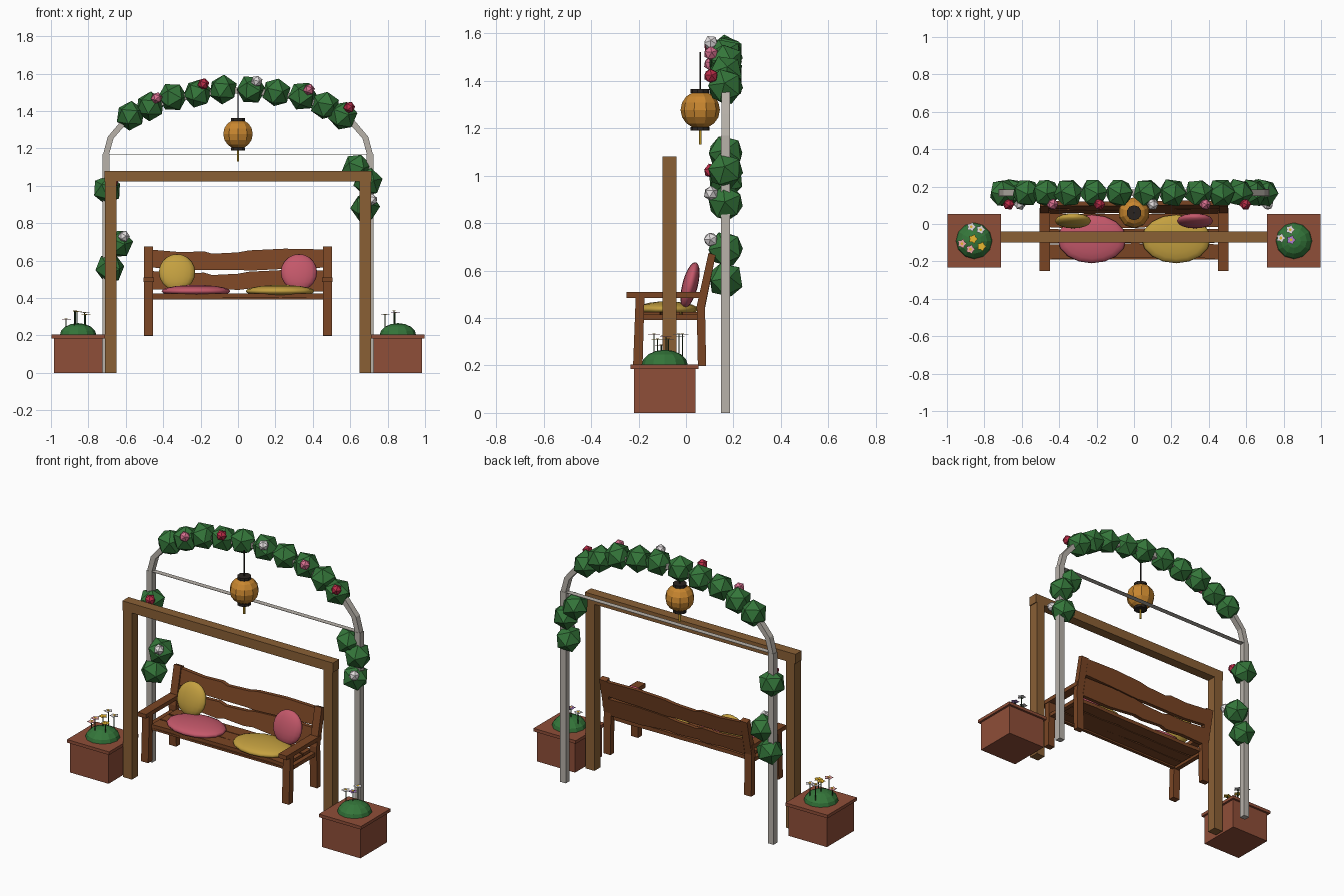
import bpy, bmesh, math, random
from mathutils import Matrix, Euler

if "Cube" in bpy.data.objects:
    bpy.data.objects.remove(bpy.data.objects["Cube"])

random.seed(4)


def mat(name, hexcol):
    m = bpy.data.materials.new(name)
    c = [int(hexcol[i:i + 2], 16) / 255 for i in (0, 2, 4)]
    m.diffuse_color = [((v + .055) / 1.055) ** 2.4 for v in c] + [1]
    m.use_nodes = True
    m.node_tree.nodes["Principled BSDF"].inputs["Base Color"].default_value = m.diffuse_color
    return m


TIMBER, BENCH = mat("timber", "8a6035"), mat("bench_wood", "7a4524")
METAL, LEAF = mat("painted_metal", "b8b2aa"), mat("leaf", "34763a")
CLAY, LAMP = mat("clay", "8f4e38"), mat("lamp", "c8862f")
DARK, STEM = mat("dark", "2a2420"), mat("stem", "2c4a28")
PINK, YELLOW = mat("pink", "c4586a"), mat("yellow", "c4a040")
RED, ROSE, WHITE = mat("red", "bb2c48"), mat("rose", "d87090"), mat("white", "e4dfe0")
GOLD, PALE, LILAC = mat("gold", "e8b830"), mat("pale_pink", "f0a8a8"), mat("lilac", "b080d0")


def finish(name, bm, m):
    bmesh.ops.recalc_face_normals(bm, faces=bm.faces)
    me = bpy.data.meshes.new(name)
    bm.to_mesh(me)
    bm.free()
    me.materials.append(m)
    ob = bpy.data.objects.new(name, me)
    bpy.context.collection.objects.link(ob)
    return ob


def box(name, x, y, z, m):
    """Box from (min, max) ranges."""
    bm = bmesh.new()
    bmesh.ops.create_cube(bm, size=1)
    for v in bm.verts:
        v.co = [(a + b) / 2 + c * (b - a) for (a, b), c in zip((x, y, z), v.co)]
    return finish(name, bm, m)


def prism(name, pts, offset, m):
    """Polygon of 3D points extruded by an offset."""
    bm = bmesh.new()
    f = bm.faces.new([bm.verts.new(p) for p in pts])
    r = bmesh.ops.extrude_face_region(bm, geom=[f], use_keep_orig=True)
    bmesh.ops.translate(bm, vec=offset, verts=[g for g in r["geom"] if isinstance(g, bmesh.types.BMVert)])
    return finish(name, bm, m)


def rod(name, loc, r, z0, z1, n, m):
    bm = bmesh.new()
    bmesh.ops.create_cone(bm, cap_ends=True, segments=n, radius1=r, radius2=r, depth=z1 - z0,
                          matrix=Matrix.Translation((loc[0], loc[1], (z0 + z1) / 2)))
    return finish(name, bm, m)


def ball(name, loc, scale, m, u=16, v=10, rot=(0, 0, 0), smooth=False):
    bm = bmesh.new()
    bmesh.ops.create_uvsphere(bm, u_segments=u, v_segments=v, radius=1,
                              matrix=Matrix.LocRotScale(loc, Euler(rot), scale))
    for f in bm.faces:
        f.smooth = smooth
    return finish(name, bm, m)


def ico(name, loc, r, m):
    rot = Euler([random.uniform(0, .5) for _ in range(3)])
    bm = bmesh.new()
    bmesh.ops.create_icosphere(bm, subdivisions=1, radius=r,
                               matrix=Matrix.LocRotScale(loc, rot, (1, 1, 1)))
    return finish(name, bm, m)


# Timber swing frame
for s in (-1, 1):
    box("frame_post", (s * .68 - .03, s * .68 + .03), (-.1, -.04), (0, 1.025), TIMBER)
box("frame_beam", (-.715, .715), (-.1, -.04), (1.022, 1.08), TIMBER)

# Metal arch: posts, half ring and flat tie strip
AY = .167
for s in (-1, 1):
    box("arch_post", (s * .705 - .019, s * .705 + .019), (AY - .019, AY + .019), (0, 1.17), METAL)
ring = []
for d, order in ((.016, range(13)), (-.016, range(12, -1, -1))):
    for i in order:
        a = math.pi * i / 12
        ring.append(((.705 + d) * math.cos(a), AY - .018, 1.17 + (.34 + d) * math.sin(a)))
prism("arch_ring", ring, (0, .036, 0), METAL)
box("arch_tie", (-.7, .7), (AY - .016, AY + .016), (1.167, 1.169), METAL)

# Foliage clumps and blossoms along the arch
for x, z in ((-.575, 1.375), (-.47, 1.425), (-.35, 1.475), (-.215, 1.495), (-.08, 1.515), (.07, 1.515),
             (.205, 1.5), (.345, 1.48), (.465, 1.43), (.56, 1.375), (-.7, .98), (-.64, .69),
             (-.685, .56), (.635, 1.095), (.695, 1.02), (.68, .885)):
    ico("foliage", (x, AY, z), .08, LEAF)
for x, z, m in ((-.435, 1.47, ROSE), (-.185, 1.545, RED), (.1, 1.56, WHITE), (.38, 1.515, ROSE),
                (.595, 1.42, RED), (-.61, .73, WHITE), (.715, .925, WHITE), (-.67, 1.02, RED)):
    ico("blossom", (x, .105, z), .032, m)

# Hanging lantern
LP = (0, .06)
ball("lantern_body", (0, .06, 1.277), (.083, .083, .08), LAMP, 10, 8)
rod("lantern_top_cap", LP, .04, 1.348, 1.364, 10, DARK)
rod("lantern_bottom_cap", LP, .04, 1.19, 1.205, 10, DARK)
rod("lantern_cord", LP, .004, 1.36, 1.52, 6, DARK)
rod("lantern_tassel", LP, .006, 1.13, 1.195, 6, GOLD)

# Bench legs, arms and side rails
for s in (-1, 1):
    x0, x1 = s * .478 - .024, s * .478 + .024
    prism("front_leg", [(x0, -.223, .2), (x0, -.183, .2), (x0, -.175, .488), (x0, -.212, .488)],
          (.048, 0, 0), BENCH)
    back = ((.05, .197), (.085, .197), (.08, .45), (.125, .665), (.095, .675), (.045, .45))
    prism("back_leg", [(x0, y, z) for y, z in back], (.048, 0, 0), BENCH)
    box("armrest", (x0 - .004, x1 + .004), (-.25, .085), (.485, .51), BENCH)
    box("side_rail", (x0 + .01, x1 - .01), (-.19, .06), (.392, .415), BENCH)
box("front_rail", (-.456, .456), (-.19, -.17), (.392, .404), BENCH)

# Rough-edged seat planks
for y0, y1 in ((-.185, -.108), (-.102, -.025), (-.019, .056)):
    xs = [-.456 + .114 * i for i in range(9)]
    pts = [(x, y0 + random.uniform(-.006, .006), .402) for x in xs]
    pts += [(x, y1 + random.uniform(-.004, .004), .402) for x in reversed(xs)]
    prism("seat_plank", pts, (0, 0, .023), BENCH)

# Rough-edged back planks, leaning with the back legs
top = ((-.456, .658), (-.3, .645), (-.18, .65), (-.14, .637), (0, .644), (.06, .655), (.25, .664), (.456, .66))
for name, edge, low in (("upper_back_plank", top, .556),
                        ("lower_back_plank", [(x, z - .114) for x, z in top], .442)):
    bottom = [(x, low + random.uniform(-.01, .01)) for x, _ in reversed(top)]
    prism(name, [(x, .058 + (z - .45) * .2, z) for x, z in list(edge) + bottom], (0, .024, 0), BENCH)

# Cushions
for s, seat, back in ((-1, PINK, YELLOW), (1, YELLOW, PINK)):
    ball("seat_cushion", (s * .225, -.08, .437), (.184, .13, .033), seat, smooth=True)
    ball("back_cushion", (s * .326, .017, .538), (.097, .033, .1), back, rot=(-.25, 0, 0), smooth=True)


# Planters with shrub and flat five-petal flowers
def flower(x, y, z, m):
    rod("flower_stem", (x, y), .003, .22, z, 5, STEM)
    for nm, r, n, dz, mm in (("flower_petals", .026, 10, 0, m), ("flower_centre", .008, 6, .003, GOLD)):
        pts = []
        for i in range(n):
            q = r * (.68 if nm == "flower_petals" and i % 2 else 1)
            a = 2 * math.pi * i / n
            pts.append((x + q * math.cos(a), y + q * math.sin(a), z + dz))
        prism(nm, pts, (0, 0, .002), mm)


for s in (-1, 1):
    c = s * .855
    box("planter_body", (c - .13, c + .13), (-.22, .04), (0, .187), CLAY)
    box("planter_rim", (c - .143, c + .143), (-.233, .053), (.185, .204), CLAY)
    ball("planter_shrub", (c, -.09, .2), (.098, .098, .066), LEAF, 12, 8)
for x, y, z, m in ((-.87, -.015, .33, WHITE), (-.82, -.03, .32, WHITE), (-.86, -.08, .325, GOLD),
                   (-.92, -.105, .285, PALE), (-.815, -.12, .31, GOLD), (-.875, -.135, .33, PALE),
                   (.785, -.075, .31, WHITE), (.835, -.03, .33, WHITE), (.84, -.085, .32, LILAC)):
    flower(x, y, z, m)
